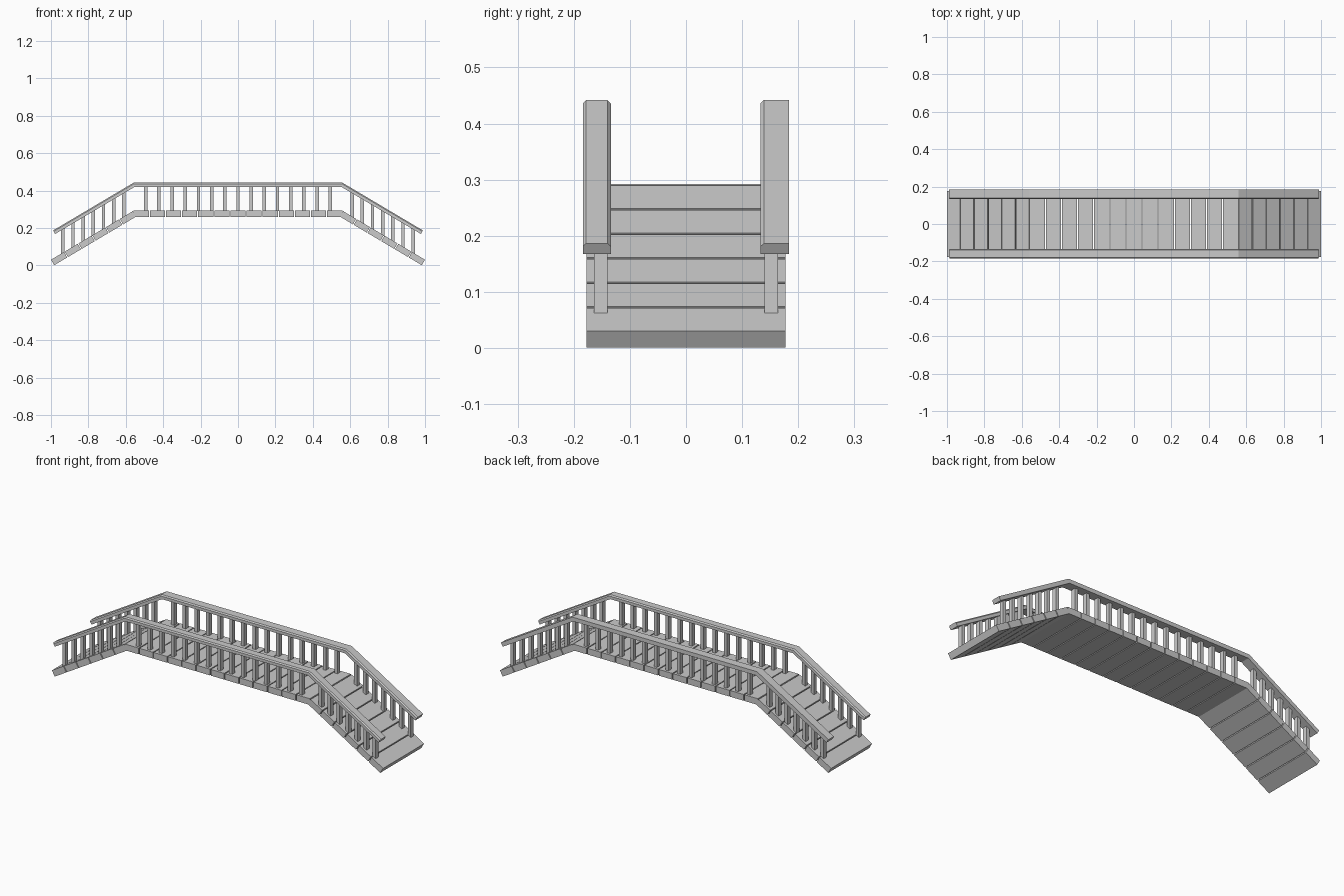
import bpy, bmesh, math
from mathutils import Matrix, Vector

if "Cube" in bpy.data.objects:
    bpy.data.objects.remove(bpy.data.objects["Cube"])

BEND, END = 0.558, 1.0          # x where the ramp starts / ends
DECK_Z, END_Z = 0.292, 0.030    # deck top height at bend / ramp end
HALF_W, THICK, GAP = 0.177, 0.034, 0.005
RAIL_Z, RAIL_T = 0.442, 0.022
SLOPE = math.atan2(DECK_Z - END_Z, END - BEND)
LENGTH = math.hypot(DECK_Z - END_Z, END - BEND)


def new_object(name, bm):
    bmesh.ops.recalc_face_normals(bm, faces=bm.faces)
    mesh = bpy.data.meshes.new(name)
    bm.to_mesh(mesh)
    bm.free()
    ob = bpy.data.objects.new(name, mesh)
    bpy.context.collection.objects.link(ob)
    return ob


def add_box(bm, center, size, angle=0.0):
    m = (Matrix.Translation(center) @ Matrix.Rotation(angle, 4, 'Y')
         @ Matrix.Diagonal((*size, 1)))
    bmesh.ops.create_cube(bm, size=1, matrix=m)


def drop(x):
    """How far the ramp line has fallen at x."""
    return max(0.0, abs(x) - BEND) * math.tan(SLOPE)


# flat deck planks
bm = bmesh.new()
pitch = 2 * 0.56 / 13
for i in range(13):
    add_box(bm, ((i - 6) * pitch, 0, DECK_Z - THICK / 2),
            (pitch - GAP, 2 * HALF_W, THICK))
new_object("deck_planks", bm)

# sloping ramp planks at both ends
pitch = LENGTH / 6
along = Vector((math.cos(SLOPE), 0, -math.sin(SLOPE)))
normal = Vector((math.sin(SLOPE), 0, math.cos(SLOPE)))
for side, label in ((1, "right"), (-1, "left")):
    bm = bmesh.new()
    for i in range(6):
        c = (Vector((BEND, 0, DECK_Z)) + along * (pitch * (i + 0.5) + GAP / 2)
             - normal * THICK / 2)
        add_box(bm, (side * c.x, 0, c.z), (pitch - GAP, 2 * HALF_W, THICK), side * SLOPE)
    new_object(label + "_ramp_planks", bm)

# balusters: 15 on the deck, 7 on each ramp
xs = [k * 0.0705 for k in range(-7, 8)]
xs += [s * (0.611 + k * 0.0542) for k in range(7) for s in (1, -1)]
for y, label in ((-0.152, "front"), (0.152, "back")):
    bm = bmesh.new()
    for x in xs:
        w = 0.018
        low = DECK_Z - drop(abs(x) + w / 2) - 0.001
        high = RAIL_Z - RAIL_T / math.cos(SLOPE) - drop(x) + 0.006
        add_box(bm, (x, y, (low + high) / 2), (w, 0.024, high - low))
    new_object(label + "_balusters", bm)


# handrails: chamfered section swept along the bent path with mitred corners
def rail_section_path(depth):
    """Points of the rail line at a depth below its top face."""
    mitre = BEND - depth * math.tan(-SLOPE / 2) * -1
    tip = Vector((0.989, 0, RAIL_Z - drop(0.989))) - normal * depth
    return [(-tip.x, tip.z), (-mitre, RAIL_Z - depth),
            (mitre, RAIL_Z - depth), (tip.x, tip.z)]


C = 0.006
sections = {
    "front": [(-0.184, RAIL_T), (-0.184, C), (-0.178, 0),
              (-0.140, 0), (-0.134, C), (-0.134, RAIL_T)],
    "back": [(0.133, RAIL_T), (0.133, C), (0.139, 0),
             (0.184, 0), (0.184, RAIL_T)],
}
for label, section in sections.items():
    bm = bmesh.new()
    paths = [[bm.verts.new((x, y, z)) for x, z in rail_section_path(d)]
             for y, d in section]
    n = len(paths)
    for i in range(n):
        a, b = paths[i], paths[(i + 1) % n]
        for k in range(3):
            bm.faces.new((a[k], a[k + 1], b[k + 1], b[k]))
    for k in (0, 3):
        bm.faces.new([p[k] for p in paths])
    new_object(label + "_handrail", bm)
